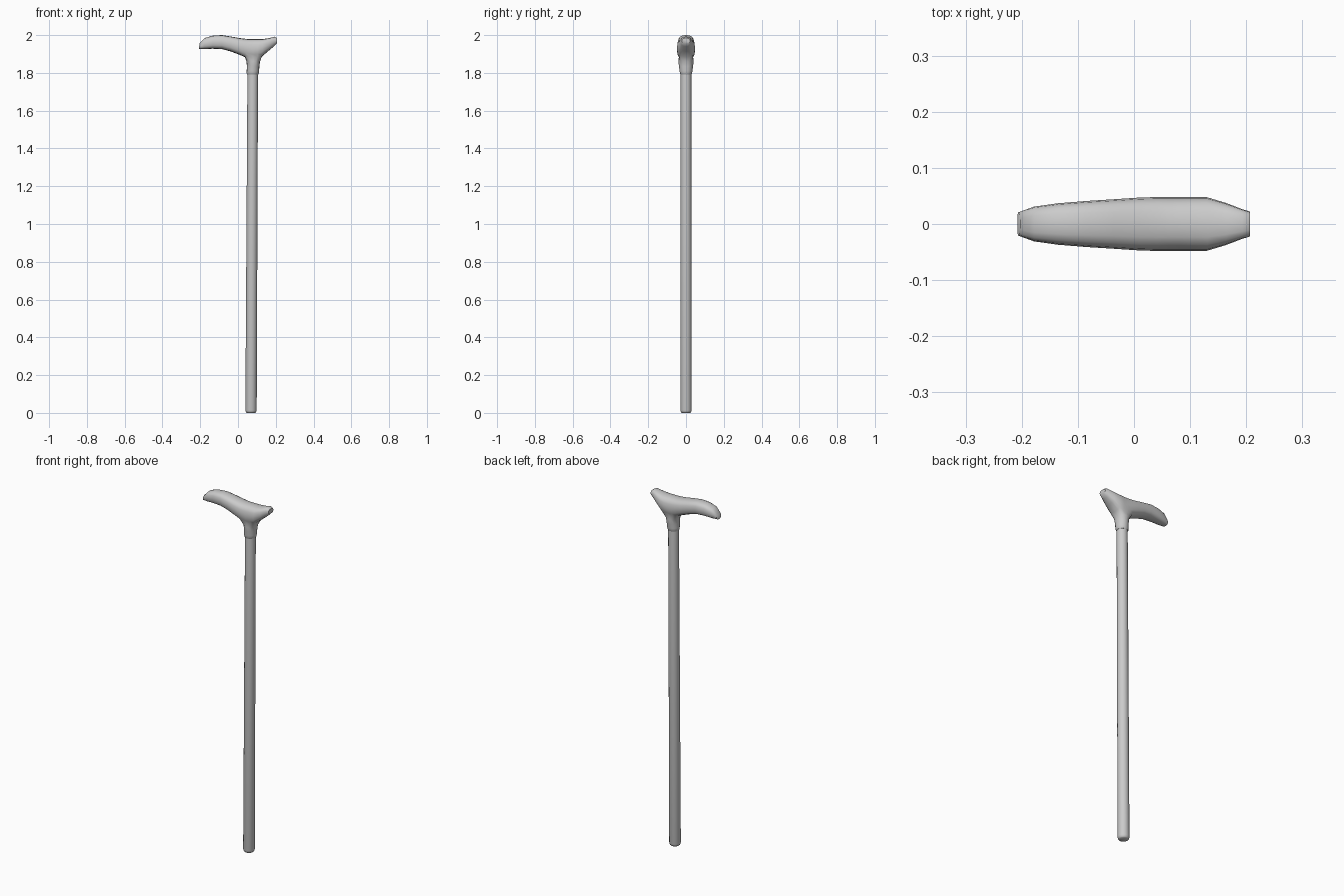
import bpy, bmesh, math

if "Cube" in bpy.data.objects:
    bpy.data.objects.remove(bpy.data.objects["Cube"])

N = 16                       # sides of every ring
TAU = 2 * math.pi
NECK_X = 0.08


def skin(bm, a, b):
    for i in range(len(a)):
        j = (i + 1) % len(a)
        bm.faces.new((a[i], a[j], b[j], b[i]))


def ring(bm, cx, z, rx, ry, n=N):
    return [bm.verts.new((cx + rx * math.cos(TAU * i / n), ry * math.sin(TAU * i / n), z))
            for i in range(n)]


def finish(bm, name, angle):
    bmesh.ops.recalc_face_normals(bm, faces=bm.faces)
    mesh = bpy.data.meshes.new(name)
    bm.to_mesh(mesh)
    bm.free()
    ob = bpy.data.objects.new(name, mesh)
    bpy.context.collection.objects.link(ob)
    bpy.ops.object.select_all(action='DESELECT')
    ob.select_set(True)
    bpy.context.view_layer.objects.active = ob
    bpy.ops.object.shade_smooth_by_angle(angle=math.radians(angle))
    return ob


def soft(v):                 # squarish rounding of the grip section
    return math.copysign(abs(v) ** 0.75, v)


# Handle: stations are top x, top z, bottom x, bottom z, half width
stations = [
    (-.203, 1.958, -.208, 1.926, .021),
    (-.178, 1.984, -.178, 1.926, .031),
    (-.135, 1.997, -.135, 1.928, .037),
    (-.085, 2.000, -.085, 1.926, .041),
    (-.035, 1.992, -.040, 1.914, .044),
    (.010, 1.984, .005, 1.897, .047),
    (.042, 1.980, .036, 1.884, .048),
    (.062, 1.979, .058, 1.874, .048),
    (.084, 1.979, .080, 1.870, .048),
    (.106, 1.979, .102, 1.874, .048),
    (.132, 1.979, .126, 1.886, .048),
    (.165, 1.984, .160, 1.915, .038),
    (.193, 1.992, .190, 1.940, .027),
    (.207, 1.984, .207, 1.957, .022),
]
bm = bmesh.new()
rings = []
for tx, tz, bx, bz, w in stations:
    loop = []
    for i in range(N):
        c, s = soft(math.cos(TAU * i / N)), soft(math.sin(TAU * i / N))
        t = (s + 1) / 2
        loop.append(bm.verts.new((bx + (tx - bx) * t, w * c, bz + (tz - bz) * t)))
    rings.append(loop)

# Grip surface, leaving an opening underneath for the neck
first, last, lo, hi = 6, 10, 10, 14
for k in range(len(rings) - 1):
    for i in range(N):
        if first <= k < last and lo <= i < hi:
            continue
        j = (i + 1) % N
        bm.faces.new((rings[k][i], rings[k][j], rings[k + 1][j], rings[k + 1][i]))
bm.faces.new(rings[0])
bm.faces.new(rings[-1])

# Neck: flows out of the opening down to the collar
edge = [rings[k][i] for k in range(first, last + 1) for i in range(lo, hi + 1)
        if k in (first, last) or i in (lo, hi)]
edge.sort(key=lambda v: (math.atan2(v.co.y, v.co.x - NECK_X) + 0.01) % TAU)
prev = edge
for cx, z, rx, ry in [(.081, 1.862, .036, .041), (.080, 1.835, .033, .037),
                      (.079, 1.810, .033, .034), (.078, 1.796, .032, .032),
                      (.078, 1.791, .029, .029)]:
    cur = ring(bm, cx, z, rx, ry)
    skin(bm, prev, cur)
    prev = cur
bm.faces.new(prev)
bmesh.ops.delete(bm, geom=[v for v in bm.verts if not v.link_faces], context='VERTS')
finish(bm, "handle", 50)

# Shaft: slightly leaning and tapering, with a rounded foot
bm = bmesh.new()
prev = None
for cx, z, r in [(.069, 0, .022), (.069, .004, .027), (.069, .014, .030),
                 (.078, 1.80, .028)]:
    cur = ring(bm, cx, z, r, r, 24)
    if prev:
        skin(bm, prev, cur)
    else:
        bm.faces.new(cur)
    prev = cur
bm.faces.new(prev)
finish(bm, "shaft", 50)
